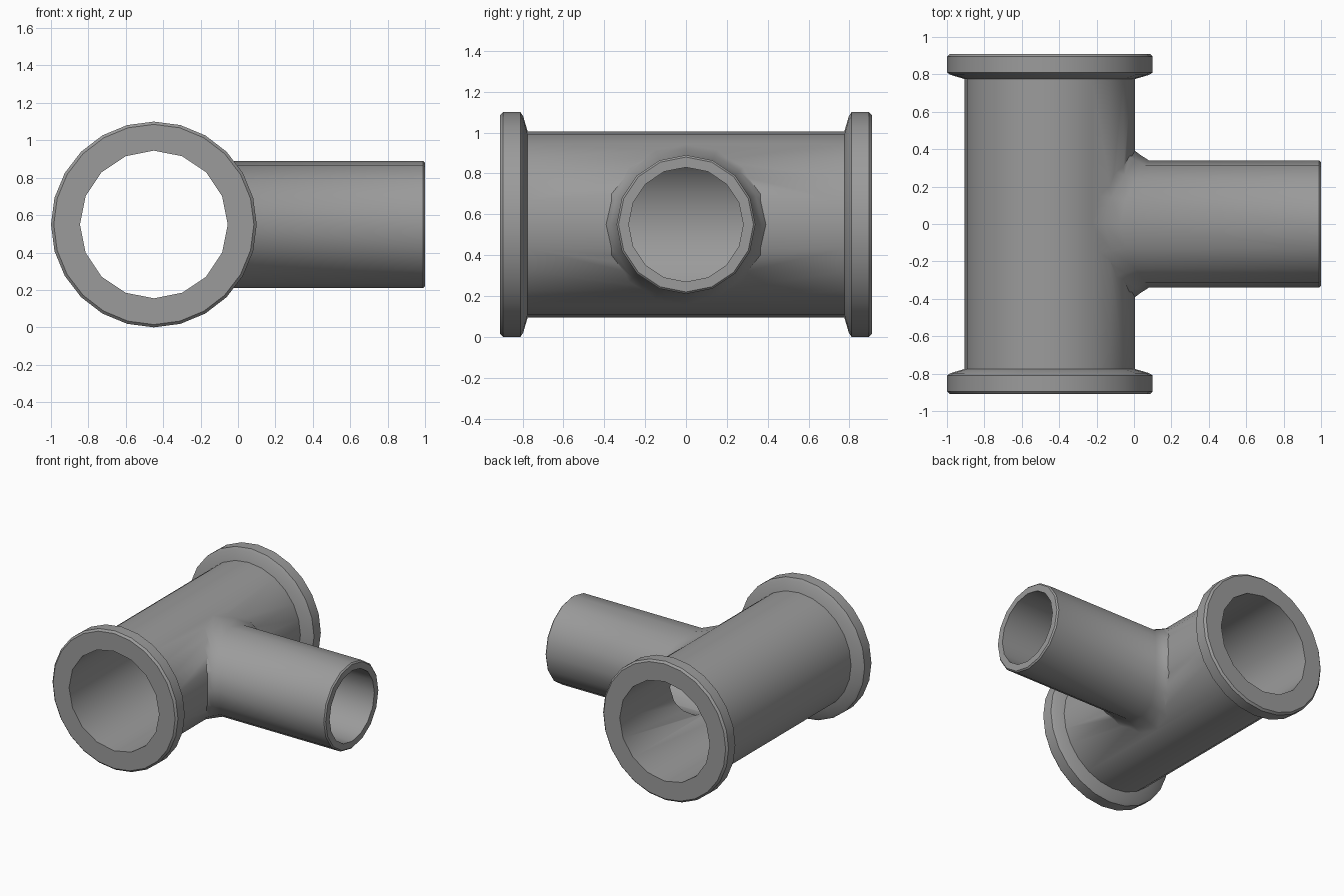
import bpy, bmesh, math
from mathutils import Matrix

cube = bpy.data.objects.get("Cube")
if cube:
    bpy.data.objects.remove(cube, do_unlink=True)

CX, CZ = -0.45, 0.55          # axis of the main pipe
MAIN_R, MAIN_BORE = 0.455, 0.395
BRANCH_R, BRANCH_BORE = 0.34, 0.28

grey = bpy.data.materials.new("pipe_grey")
grey.use_nodes = True
colour = (0.33, 0.33, 0.33, 1)
grey.diffuse_color = colour
grey.node_tree.nodes["Principled BSDF"].inputs["Base Color"].default_value = colour


def loft(name, rings):
    """Closed solid skinned through rings of points, capped at both ends."""
    bm = bmesh.new()
    loops = [[bm.verts.new(p) for p in ring] for ring in rings]
    n = len(loops[0])
    for a, b in zip(loops, loops[1:]):
        for i in range(n):
            j = (i + 1) % n
            bm.faces.new((a[i], a[j], b[j], b[i]))
    bm.faces.new(loops[0])
    bm.faces.new(loops[-1])
    bmesh.ops.recalc_face_normals(bm, faces=bm.faces)
    mesh = bpy.data.meshes.new(name)
    bm.to_mesh(mesh)
    bm.free()
    mesh.materials.append(grey)
    obj = bpy.data.objects.new(name, mesh)
    bpy.context.collection.objects.link(obj)
    return obj


def circle(n, r):
    return [(r * math.cos(2 * math.pi * i / n), r * math.sin(2 * math.pi * i / n))
            for i in range(n)]


def ring_y(n, r, y):
    return [(CX + a, y, CZ + b) for a, b in circle(n, r)]


def ring_x(n, r, x):
    return [(x, a, CZ + b) for a, b in circle(n, r)]


def ring_on_pipe(n, r, lift):
    """Ring around the branch that follows the curved wall of the main pipe."""
    return [(CX + math.sqrt(MAIN_R ** 2 - b * b) + lift, a, CZ + b)
            for a, b in circle(n, r)]


def combine(target, other, operation):
    mod = target.modifiers.new(operation.lower(), "BOOLEAN")
    mod.operation = operation
    mod.solver = "EXACT"
    mod.object = other
    bpy.context.view_layer.objects.active = target
    bpy.ops.object.modifier_apply(modifier=mod.name)
    bpy.data.objects.remove(other, do_unlink=True)


# Main pipe with a flange at each end
half = [(0.535, 0.91), (0.55, 0.895), (0.55, 0.81), (0.53, 0.797), (MAIN_R, 0.775)]
profile = half + [(r, -y) for r, y in reversed(half)]
tee = loft("pipe_tee", [ring_y(24, r, y) for r, y in profile])

# Side branch, flared where it meets the main pipe
branch = loft("branch", [
    ring_x(16, 0.3, CX),
    ring_on_pipe(16, 0.40, -0.012),
    ring_on_pipe(16, 0.37, 0.028),
    ring_on_pipe(16, BRANCH_R, 0.075),
    ring_x(16, BRANCH_R, 0.99),
    ring_x(16, BRANCH_R - 0.01, 1.0),
])
combine(tee, branch, "UNION")

# Bores through both pipes
combine(tee, loft("main_bore", [ring_y(16, MAIN_BORE, y) for y in (-1, 1)]), "DIFFERENCE")
combine(tee, loft("branch_bore", [ring_x(16, BRANCH_BORE, x) for x in (CX, 1.1)]), "DIFFERENCE")

bpy.ops.object.select_all(action="DESELECT")
tee.select_set(True)
bpy.context.view_layer.objects.active = tee
bpy.ops.object.shade_smooth_by_angle(angle=math.radians(40))
